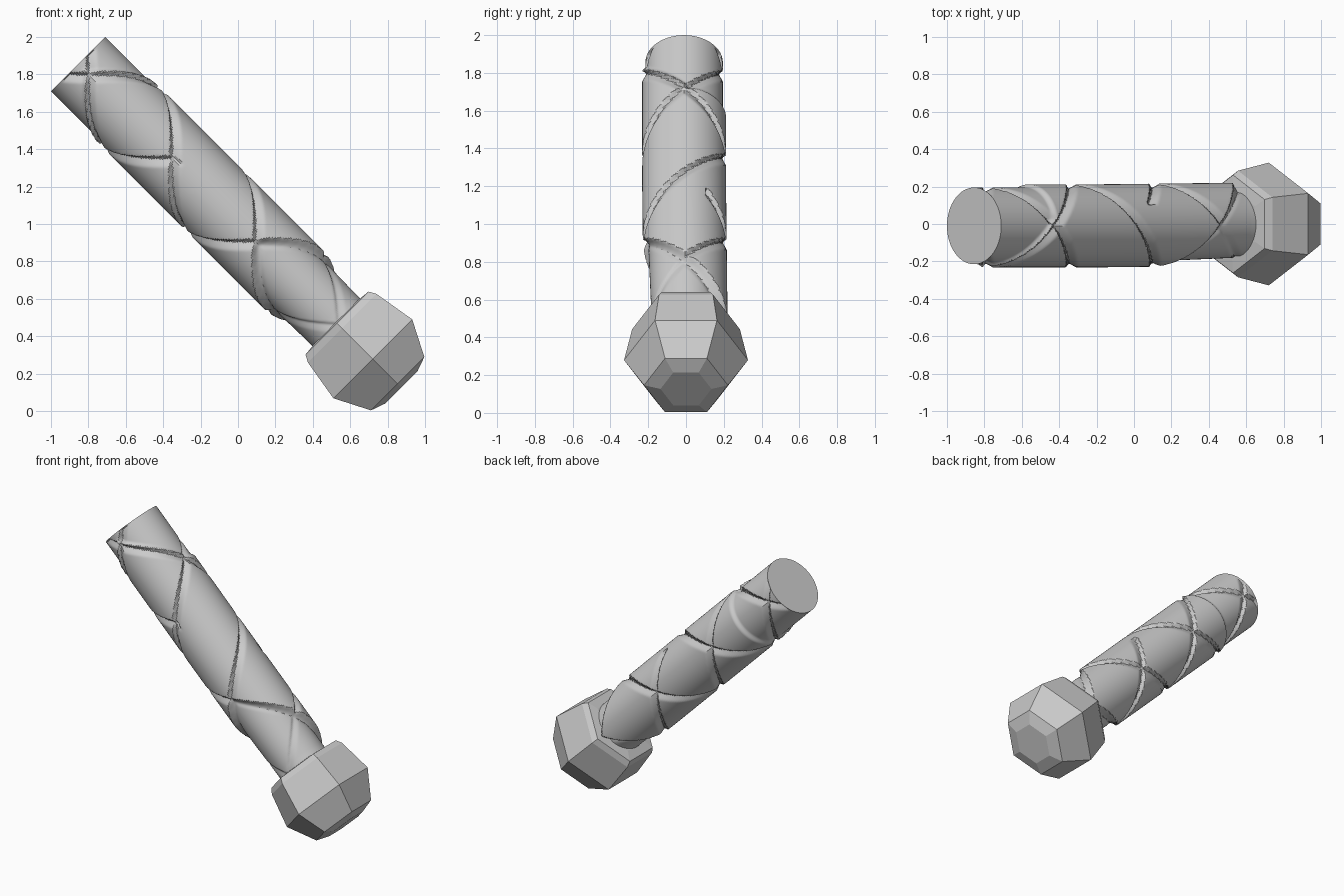
import bpy, bmesh
from math import sin, cos, pi, sqrt
from mathutils import Vector

if "Cube" in bpy.data.objects:
    bpy.data.objects.remove(bpy.data.objects["Cube"])

AXIS_V = 0.707  # offset of the tilted centre line


def place(v, y, u):
    """v = across the tilt, y = depth, u = along the handle (down to the pommel)."""
    v += AXIS_V
    return Vector(((u + v) / sqrt(2), y, (v - u) / sqrt(2)))


def loft(name, rings):
    """Skin a list of equal-length point rings and cap both ends."""
    bm = bmesh.new()
    loops = [[bm.verts.new(place(*p)) for p in ring] for ring in rings]
    n = len(loops[0])
    for a, b in zip(loops, loops[1:]):
        for i in range(n):
            j = (i + 1) % n
            bm.faces.new((a[i], a[j], b[j], b[i]))
    bm.faces.new(loops[0])
    bm.faces.new(loops[-1])
    bmesh.ops.recalc_face_normals(bm, faces=bm.faces[:])
    mesh = bpy.data.meshes.new(name)
    bm.to_mesh(mesh)
    bm.free()
    ob = bpy.data.objects.new(name, mesh)
    bpy.context.collection.objects.link(ob)
    return ob


# Grip: tapered cylinder with criss-cross overlapping leather wraps
SPACING = 0.63
CROSS = -0.575
K = SPACING / pi


def clamp(t):
    return max(0.0, min(1.0, t))


def groove(d):
    # steep wall on one side, short ramp on the other
    if d < 0:
        return clamp(1 + d / 0.012)
    return clamp(1 - d / 0.045)


def grip_radius(u, th):
    # bare top and bottom ends lie lower than the wrapped middle
    vee = K * min(abs(th), 1.75)
    top = clamp((u + 1.88 - vee) / 0.025)
    low = clamp((u - CROSS - K * abs(th)) / 0.025)
    r = 0.205 + 0.017 * top
    r += (0.192 - r) * low
    r -= 0.012 * clamp((u + 0.5) / 0.5) * low
    depth = 0.0
    for sign in (-1, 1):
        t = (u - CROSS - sign * K * th) / SPACING
        n = round(t)
        hidden = sign == 1 and n == -1 and 0.1 < th < 2.1
        if not hidden:
            depth = max(depth, groove((t - n) * SPACING * 0.74))
    return r - 0.024 * depth * (1 - 0.6 * low)


SIDES, STEPS = 120, 240
rings = []
for s in range(STEPS + 1):
    u = -1.916 + 1.99 * s / STEPS
    ring = []
    for i in range(SIDES):
        th = -pi + 2 * pi * i / SIDES
        r = grip_radius(u, th) if s else 0.205
        ring.append((r * sin(th), -0.01 - r * cos(th) + 0.008 * clamp(u + 1), u))
    rings.append(ring)
grip = loft("grip", rings)

# Pommel: faceted six-sided knob with an inset end face
profile = [(0.035, 0.19), (0.042, 0.262), (0.08, 0.285), (0.312, 0.328),
           (0.5, 0.222), (0.528, 0.135)]
pommel = loft("pommel", [
    [(1.05 * r * sin(k * pi / 3), -r * cos(k * pi / 3), u) for k in range(6)]
    for u, r in profile])

# Soft shading on the grip only; the pommel stays flat
bpy.context.view_layer.objects.active = grip
grip.select_set(True)
bpy.ops.object.shade_smooth_by_angle(angle=0.5)
